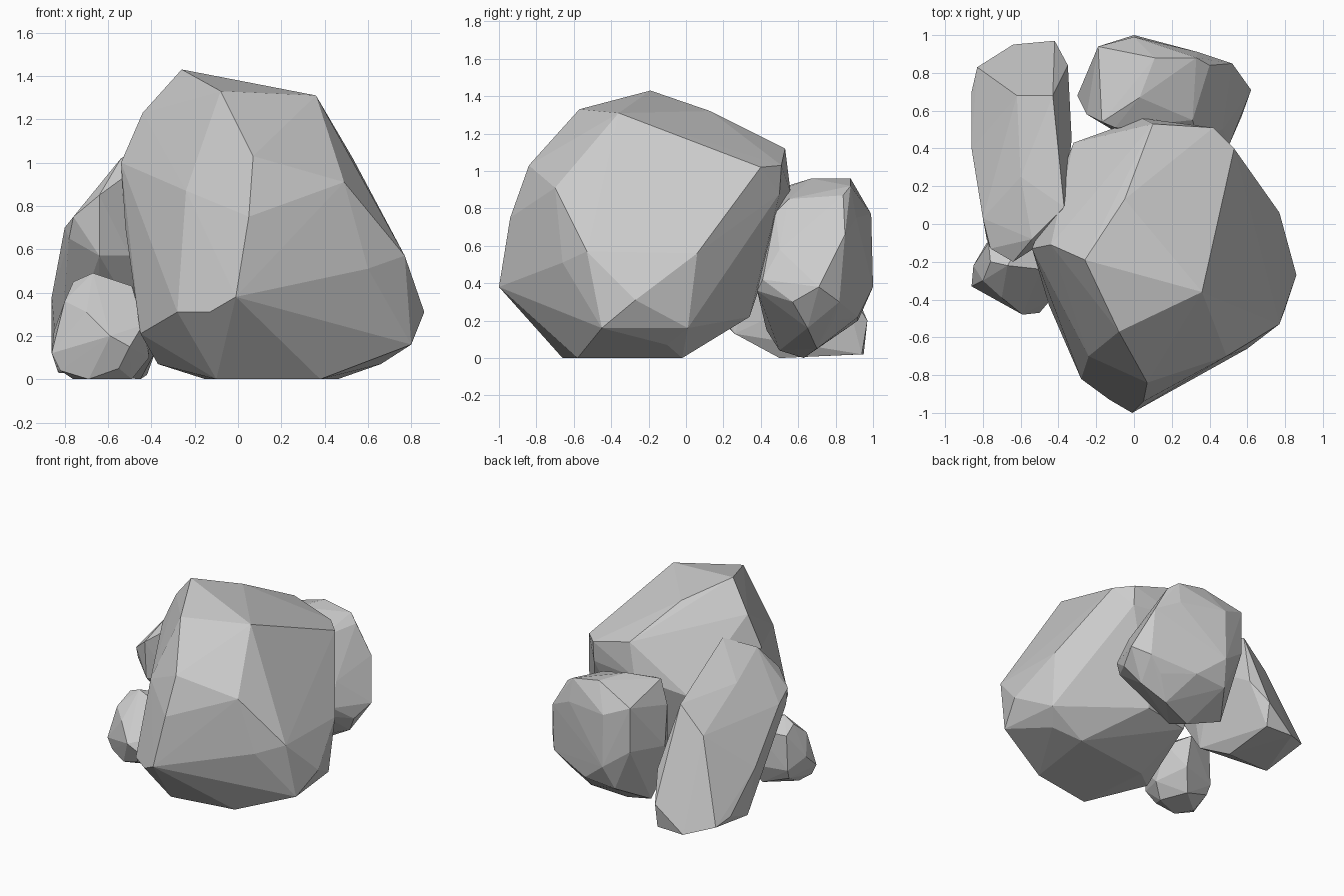
import bpy, bmesh


def rock(name, corners):
    """Flat-faced boulder: the convex skin around its chipped corners."""
    bm = bmesh.new()
    for c in corners:
        bm.verts.new(c)
    res = bmesh.ops.convex_hull(bm, input=bm.verts[:])
    inside = [g for g in set(res["geom_interior"] + res["geom_unused"])
              if isinstance(g, bmesh.types.BMVert)]
    bmesh.ops.delete(bm, geom=inside, context='VERTS')
    bmesh.ops.recalc_face_normals(bm, faces=bm.faces[:])
    mesh = bpy.data.meshes.new(name)
    bm.to_mesh(mesh)
    bm.free()
    obj = bpy.data.objects.new(name, mesh)
    bpy.context.collection.objects.link(obj)
    return obj


# Big boulder: crown, front ridge, right flank, back, left flank, base
rock("large_boulder", [
    (-.26, -.19, 1.43), (-.08, -.57, 1.33), (.36, -.36, 1.31), (-.05, .13, 1.32),
    (-.44, -.11, 1.23), (-.45, -.33, .75), (.07, -.84, 1.03), (.05, -.94, .75),
    (-.01, -1, .38), (-.13, -.93, .31), (-.28, -.82, .31), (-.24, -.70, .87),
    (.49, -.70, .91), (.60, -.66, .51), (.77, -.53, .57), (.86, -.27, .31),
    (.80, -.45, .16), (.75, .01, .16), (.77, .06, .56), (.53, .40, 1.02),
    (.42, .51, 1.03), (.10, .53, 1.12), (.04, .56, .88), (.42, .50, .88),
    (-.32, .43, .78), (-.54, -.13, 1.0), (-.52, -.18, .70), (-.45, -.43, .21),
    (-.10, -.66, 0), (.38, -.58, 0), (.46, -.02, 0), (.66, -.10, .07),
    (-.15, -.1, 0), (-.37, -.3, .07), (.15, .34, .22), (-.2, .3, .2),
    (.55, .26, .60)])

# Slab leaning on the big boulder, high at the front and low at the back
rock("leaning_slab", [
    (-.37, .09, 1.11), (-.54, -.08, 1.02), (-.64, -.20, .85), (-.53, -.13, .93),
    (-.76, -.13, .75), (-.78, -.08, .65), (-.64, -.18, .57), (-.50, -.1, .57),
    (-.60, .25, .89), (-.80, .03, .70), (-.62, .68, .66), (-.43, .68, .85),
    (-.86, .40, .38), (-.86, .70, .12), (-.83, .83, .08), (-.64, .95, .02),
    (-.42, .97, .20), (-.42, .94, .02), (-.35, .84, .40), (-.33, .45, .65),
    (-.38, .26, .13), (-.83, .45, .03), (-.45, .5, 0), (-.65, .1, .3)])

# Small rock at the front left
rock("small_rock", [
    (-.67, -.22, .49), (-.76, -.20, .45), (-.49, -.24, .43), (-.85, -.22, .22),
    (-.86, -.33, .12), (-.80, -.30, .36), (-.70, -.39, .31), (-.59, -.48, .20),
    (-.50, -.47, .15), (-.44, -.40, .25), (-.41, -.25, .10), (-.49, -.30, 0),
    (-.76, -.26, 0), (-.69, -.38, 0), (-.55, -.42, .05), (-.82, -.33, .04),
    (-.77, -.10, .40), (-.78, -.10, .14), (-.50, -.02, .15), (-.57, -.10, 0),
    (-.77, -.13, .07), (-.55, -.03, .42), (-.42, -.15, .35)])

# Medium boxy rock at the back: top, back, right side, base, left side
rock("back_rock", [
    (.11, .88, .96), (.33, .88, .92), (.40, .84, .87), (.31, .55, .85),
    (.03, .67, .96), (-.17, .54, .92), (-.10, .51, .90), (-.19, .94, .85),
    (-.19, .94, .52), (0, 1, .38), (0, .99, .77), (.34, .91, .75),
    (.52, .85, .66), (.53, .82, .30), (.62, .71, .38), (.57, .57, .30),
    (.47, .50, .58), (.50, .41, .42), (.45, .38, .36), (.42, .79, .20),
    (.48, .65, .16), (.33, .48, .78), (.30, .70, .05), (.05, .63, 0),
    (.10, .50, .04), (0, .43, .15), (-.20, .70, .08), (-.30, .68, .50),
    (-.25, .58, .76), (-.25, .58, .30), (-.05, .92, .20), (.20, .92, .22)])
